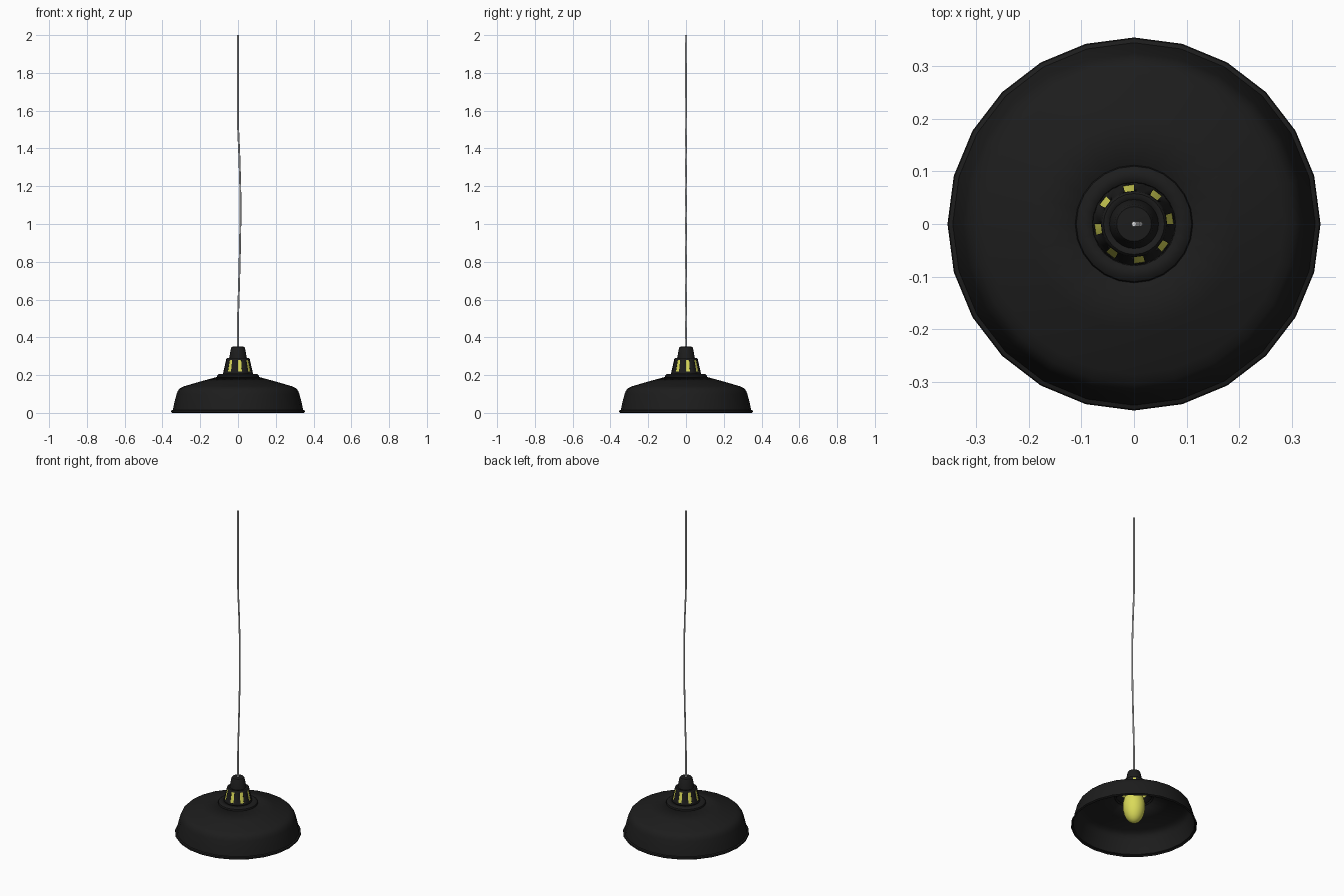
import bpy, math

if "Cube" in bpy.data.objects:
    bpy.data.objects.remove(bpy.data.objects["Cube"])


def material(name, rgb):
    m = bpy.data.materials.new(name)
    m.diffuse_color = (*rgb, 1)
    m.use_nodes = True
    m.node_tree.nodes["Principled BSDF"].inputs["Base Color"].default_value = m.diffuse_color
    return m


BLACK = material("matte black", (0.012, 0.012, 0.012))
CORD = material("cord off-white", (0.75, 0.75, 0.75))
YELLOW = material("bulb yellow", (0.70, 0.70, 0.10))


def lathe(name, profile, mat, angles, skip=None, thickness=0, smooth=35):
    """Revolve (radius, z) points round z; skip(row, column) leaves a face out."""
    n, verts, faces, rows = len(angles), [], [], []
    for r, z in profile:
        if r == 0:
            rows.append([len(verts)] * n)
            verts.append((0, 0, z))
        else:
            rows.append([len(verts) + i for i in range(n)])
            verts += [(r * math.cos(a), r * math.sin(a), z) for a in angles]
    for k in range(len(rows) - 1):
        for i in range(n):
            if skip and skip(k, i):
                continue
            j = (i + 1) % n
            quad = [rows[k][i], rows[k][j], rows[k + 1][j], rows[k + 1][i]]
            faces.append(list(dict.fromkeys(quad)))
    me = bpy.data.meshes.new(name)
    me.from_pydata(verts, [], faces)
    me.materials.append(mat)
    ob = bpy.data.objects.new(name, me)
    bpy.context.collection.objects.link(ob)
    if thickness:
        mod = ob.modifiers.new("wall", 'SOLIDIFY')
        mod.thickness = thickness
        mod.offset = -1
    bpy.ops.object.select_all(action='DESELECT')
    ob.select_set(True)
    bpy.context.view_layer.objects.active = ob
    bpy.ops.object.shade_smooth_by_angle(angle=math.radians(smooth))
    return ob


def ring(n):
    return [2 * math.pi * i / n for i in range(n)]


# wide shade with a rolled rim, open to the neck at the top
lathe("shade", [(0.350, 0.0), (0.355, 0.006), (0.353, 0.013), (0.345, 0.016),
                (0.338, 0.05), (0.325, 0.10), (0.318, 0.118), (0.305, 0.132),
                (0.285, 0.141), (0.20, 0.166), (0.10, 0.193)],
      BLACK, ring(24), thickness=0.004)

# rounded collar where the neck sits on the shade
lathe("collar", [(0.108, 0.184), (0.112, 0.190), (0.110, 0.199),
                 (0.102, 0.205), (0.078, 0.207)], BLACK, ring(24), thickness=0.003)

# vented neck: eight slots, each one column of a cone
slot_angles = []
for s in range(8):
    mid = math.radians(8 + 45 * s)
    slot_angles += [mid + math.radians(d) for d in (-8, 8, 22.5)]
lathe("vented_neck", [(0.080, 0.205), (0.0770, 0.219), (0.0632, 0.280), (0.062, 0.286),
                      (0.058, 0.290), (0.044, 0.290)],
      BLACK, slot_angles, skip=lambda k, i: k == 1 and i % 3 == 0, thickness=0.002)

# glowing liner seen through the slots
lathe("slot_glow", [(0.0752, 0.214), (0.0600, 0.283)], YELLOW, slot_angles)

# cap that grips the cord
lathe("cord_cap", [(0.047, 0.288), (0.045, 0.300), (0.037, 0.343), (0.033, 0.350), (0, 0.351)],
      BLACK, ring(24))

# bulb
bulb = [(0, 0.022)]
for k in range(1, 12):
    t = math.pi * k / 12
    bulb.append((0.063 * math.sin(t), 0.128 - 0.106 * math.cos(t)))
bulb.append((0, 0.234))
lathe("bulb", bulb, YELLOW, ring(24), smooth=60)

# slightly bowed cord
curve = bpy.data.curves.new("cord", 'CURVE')
curve.dimensions = '3D'
curve.bevel_depth = 0.005
curve.bevel_resolution = 1
curve.use_fill_caps = True
path = [(0, 0.345), (0, 0.50), (0.006, 0.70), (0.011, 0.90), (0.013, 1.05),
        (0.012, 1.20), (0.007, 1.36), (0, 1.52), (0, 2.0)]
line = curve.splines.new('POLY')
line.points.add(len(path) - 1)
for p, (x, z) in zip(line.points, path):
    p.co = (x, 0, z, 1)
curve.materials.append(CORD)
bpy.context.collection.objects.link(bpy.data.objects.new("cord", curve))
